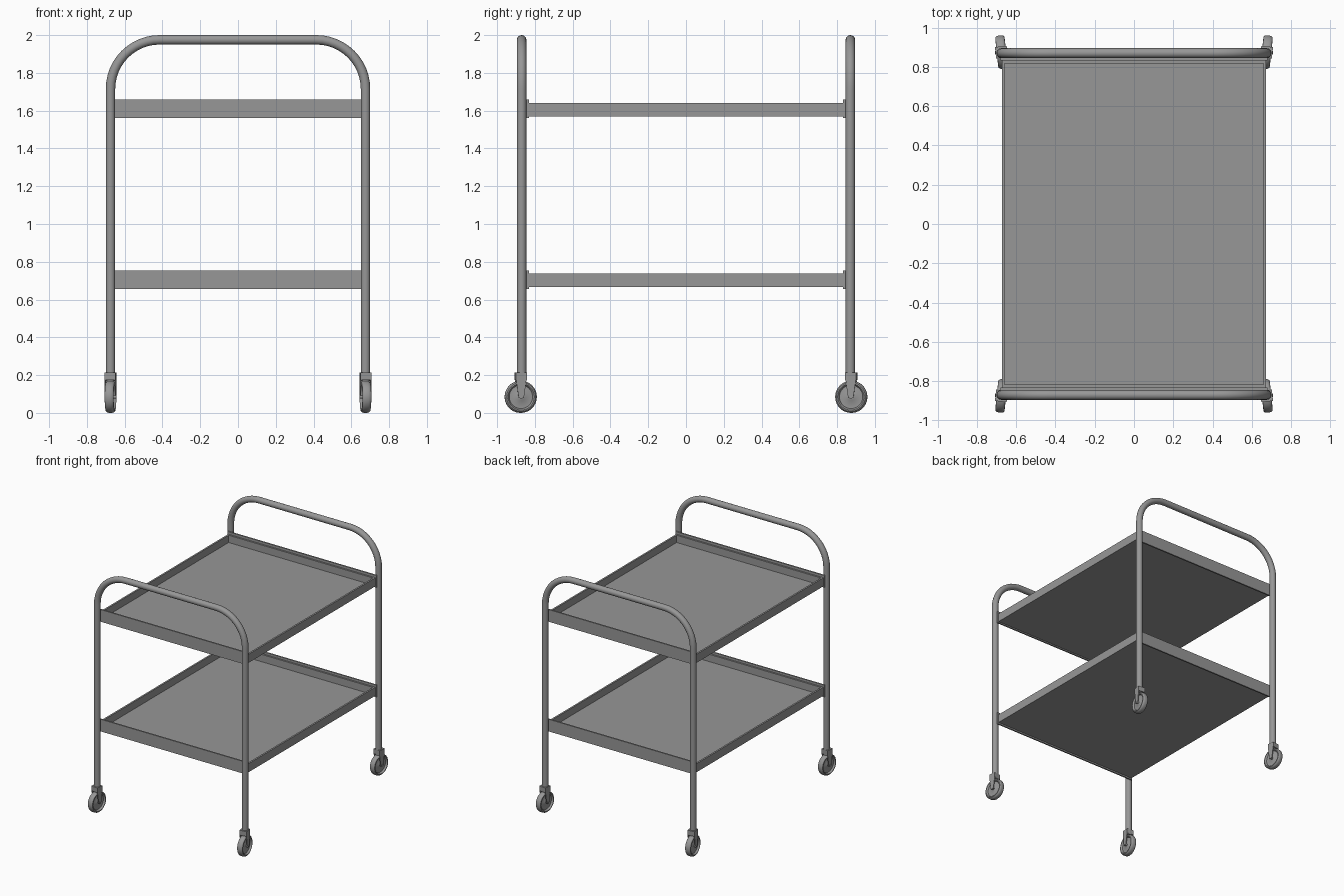
import bpy, bmesh, math
from mathutils import Matrix, Vector

cube = bpy.data.objects.get("Cube")
if cube:
    bpy.data.objects.remove(cube, do_unlink=True)

steel = bpy.data.materials.new("grey_steel")
GREY = (0.31, 0.31, 0.31, 1)
steel.diffuse_color = GREY
steel.use_nodes = True
steel.node_tree.nodes["Principled BSDF"].inputs["Base Color"].default_value = GREY

LEG_X, LEG_Y, TUBE = 0.675, 0.87, 0.025
TOP, BEND = 1.975, 0.26


def finish(name, bm, smooth=False):
    bmesh.ops.recalc_face_normals(bm, faces=bm.faces)
    mesh = bpy.data.meshes.new(name)
    bm.to_mesh(mesh)
    bm.free()
    mesh.materials.append(steel)
    ob = bpy.data.objects.new(name, mesh)
    bpy.context.collection.objects.link(ob)
    if smooth:
        bpy.ops.object.select_all(action="DESELECT")
        ob.select_set(True)
        bpy.context.view_layer.objects.active = ob
        bpy.ops.object.shade_smooth_by_angle(angle=math.radians(35))
    return ob


def add_box(bm, centre, size):
    m = Matrix.Translation(centre) @ Matrix.Diagonal((*size, 1))
    return bmesh.ops.create_cube(bm, size=1, matrix=m)["verts"]


def lathe_x(bm, profile, centre, steps=40):
    """Spin (x, radius) points around an axis along x."""
    verts = [bm.verts.new(Vector((x, 0, r)) + centre) for x, r in profile]
    edges = [bm.edges.new(pair) for pair in zip(verts, verts[1:])]
    bmesh.ops.spin(bm, geom=verts + edges, cent=centre, axis=(1, 0, 0),
                   angle=math.tau, steps=steps, use_merge=True)
    bmesh.ops.remove_doubles(bm, verts=bm.verts, dist=0.0001)


def hoop(name, y):
    """Bent tube: two legs joined by a rounded handle."""
    path = [Vector((-LEG_X, y, 0.17))]
    for side, start in ((-1, math.pi), (1, math.pi / 2)):
        for i in range(13):
            a = start - i * math.pi / 24
            path.append(Vector((side * (LEG_X - BEND) + BEND * math.cos(a), y,
                                TOP - BEND + BEND * math.sin(a))))
    path.append(Vector((LEG_X, y, 0.17)))
    bm = bmesh.new()
    rings, sides = [], 20
    for i, p in enumerate(path):
        t = (path[min(i + 1, len(path) - 1)] - path[max(i - 1, 0)]).normalized()
        if i in (0, 1, len(path) - 2, len(path) - 1):
            t = Vector((0, 0, 1 if i < 2 else -1))
        out = t.cross(Vector((0, 1, 0)))
        rings.append([bm.verts.new(p + TUBE * (math.cos(k * math.tau / sides) * out
                      + math.sin(k * math.tau / sides) * Vector((0, 1, 0))))
                      for k in range(sides)])
    for a, b in zip(rings, rings[1:]):
        for k in range(sides):
            n = (k + 1) % sides
            bm.faces.new((a[k], a[n], b[n], b[k]))
    bm.faces.new(rings[0])
    bm.faces.new(rings[-1])
    finish(name, bm, True)


def tray(name, z):
    """Shallow open box with a raised rim."""
    bm = bmesh.new()
    add_box(bm, (0, 0, z), (1.345, 1.664, 0.07))
    bm.faces.ensure_lookup_table()
    top = max(bm.faces, key=lambda f: f.calc_center_median().z)
    bmesh.ops.inset_region(bm, faces=[top], thickness=0.02)
    inner = bmesh.ops.extrude_face_region(bm, geom=[top])
    bmesh.ops.delete(bm, geom=[top], context="FACES_ONLY")
    bmesh.ops.translate(bm, vec=(0, 0, -0.06),
                        verts=[g for g in inner["geom"] if isinstance(g, bmesh.types.BMVert)])
    finish(name, bm)


def end_plate(name, y, z):
    bm = bmesh.new()
    add_box(bm, (0, y, z), (1.36, 0.012, 0.10))
    finish(name, bm)


def caster(name, sx, sy):
    """Wheel, forked housing and axle, turned slightly outwards."""
    turn = Matrix.Translation((sx * LEG_X, sy * (LEG_Y + 0.005), 0)) \
        @ Matrix.Rotation(math.radians(-6) * sx * sy, 4, "Z")
    # Wheel with rounded tread, recessed web and raised hub
    half = [(0.014, 0), (0.014, 0.018), (0.010, 0.024), (0.010, 0.062), (0.020, 0.066),
            (0.024, 0.070), (0.023, 0.077), (0.017, 0.083), (0.008, 0.085)]
    profile = half + [(-x, r) for x, r in reversed(half)]
    bm = bmesh.new()
    lathe_x(bm, profile, Vector((0, 0, 0.085)))
    bm.transform(turn)
    finish(name + "_wheel", bm, True)
    # Housing cap above the wheel and two fork arms down to the axle
    bm = bmesh.new()
    add_box(bm, (0, 0, 0.195), (0.060, 0.058, 0.04))
    for side in (-1, 1):
        arm = add_box(bm, (side * 0.0275, 0, 0.130), (0.005, 0.056, 0.10))
        for v in arm:
            if v.co.z < 0.1:
                v.co.y *= 0.5
    bm.transform(turn)
    finish(name + "_fork", bm)
    bm = bmesh.new()
    lathe_x(bm, [(-0.032, 0), (-0.032, 0.010), (0.032, 0.010), (0.032, 0)],
            Vector((0, 0, 0.085)), 16)
    bm.transform(turn)
    finish(name + "_axle", bm, True)


for end, sy in (("front", -1), ("back", 1)):
    hoop(end + "_hoop", sy * LEG_Y)
    for level, z in (("upper", 1.61), ("lower", 0.705)):
        end_plate(f"{level}_{end}_plate", sy * 0.838, z)
    for side, sx in (("right", -1), ("left", 1)):
        caster(f"{end}_{side}_caster", sx, sy)

tray("upper_tray", 1.605)
tray("lower_tray", 0.702)
